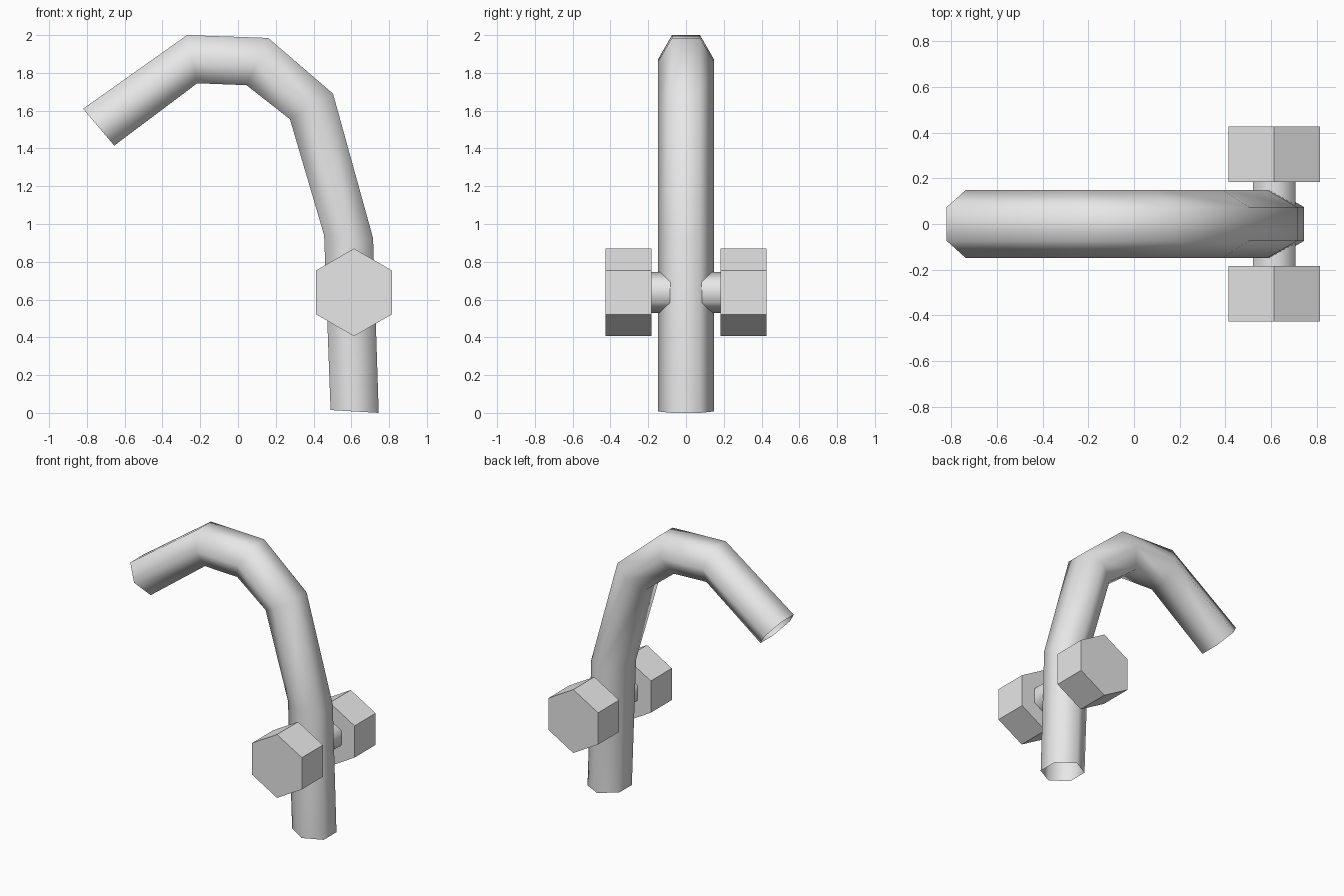
import bpy, bmesh, math
from mathutils import Matrix, Vector

cube = bpy.data.objects.get("Cube")
if cube:
    bpy.data.objects.remove(cube, do_unlink=True)

metal = bpy.data.materials.new("light_grey_metal")
metal.use_nodes = True
grey = (0.8, 0.8, 0.8, 1)
metal.diffuse_color = grey
metal.node_tree.nodes["Principled BSDF"].inputs["Base Color"].default_value = grey


def finish(name, bm, smooth):
    """Turn a bmesh into a named, coloured object."""
    mesh = bpy.data.meshes.new(name)
    bm.to_mesh(mesh)
    bm.free()
    mesh.materials.append(metal)
    for face in mesh.polygons:
        face.use_smooth = smooth
    obj = bpy.data.objects.new(name, mesh)
    bpy.context.collection.objects.link(obj)
    return obj


def hex_prism(name, radius, y_min, y_max, smooth, caps):
    """Six-sided bar along y, with corners at top and bottom."""
    bm = bmesh.new()
    bmesh.ops.create_cone(bm, cap_ends=caps, segments=6, radius1=radius,
                          radius2=radius, depth=y_max - y_min)
    bm.transform(Matrix.Translation((0.614, (y_min + y_max) / 2, 0.638))
                 @ Matrix.Rotation(math.pi / 2, 4, 'X'))
    return finish(name, bm, smooth)


# Bent six-sided pipe with open ends: inner and outer (x, z) of each joint
joints = [((0.49, 0.015), (0.745, 0.0)),
          ((0.456, 0.94), (0.715, 0.925)),
          ((0.275, 1.555), (0.503, 1.69)),
          ((0.045, 1.735), (0.16, 1.985)),
          ((-0.216, 1.745), (-0.27, 2.0)),
          ((-0.655, 1.415), (-0.82, 1.61))]
half_width = 0.148
bm = bmesh.new()
rings = []
for inner, outer in joints:
    a, b = Vector((inner[0], 0, inner[1])), Vector((outer[0], 0, outer[1]))
    mid = (a + b) / 2
    side = Vector((0, half_width, 0))
    corners = [b + side / 2, mid + side, a + side / 2,
               a - side / 2, mid - side, b - side / 2]
    rings.append([bm.verts.new(c) for c in corners])
for low, high in zip(rings, rings[1:]):
    for i in range(6):
        j = (i + 1) % 6
        bm.faces.new((low[i], high[i], high[j], low[j]))
bmesh.ops.recalc_face_normals(bm, faces=bm.faces)
finish("bent_pipe", bm, True)

# Cross bolt through the pipe with a head on each side
hex_prism("bolt_shaft", 0.108, -0.19, 0.19, True, False)
hex_prism("front_bolt_head", 0.232, -0.426, -0.183, False, True)
hex_prism("back_bolt_head", 0.232, 0.183, 0.426, False, True)
